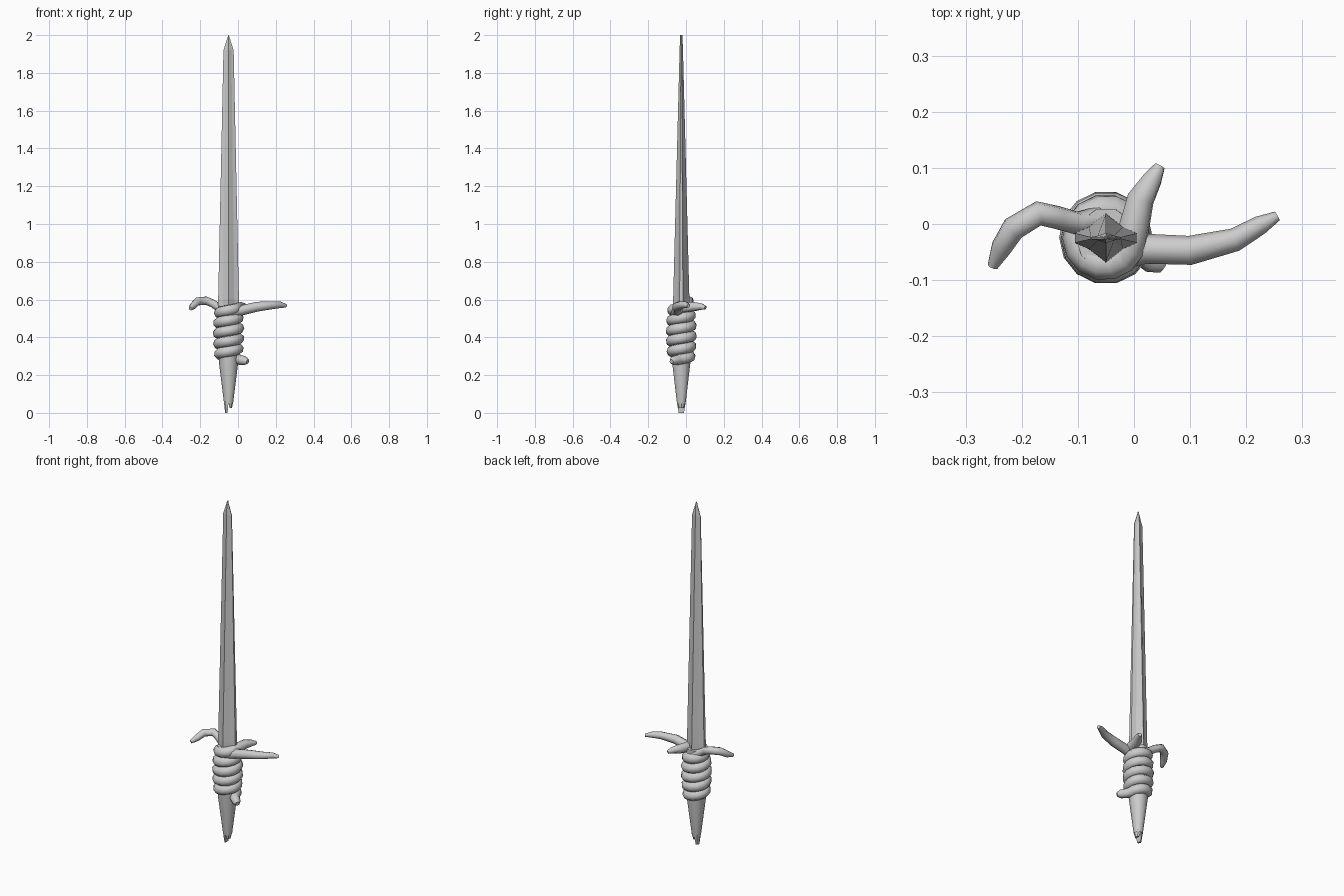
import bpy, bmesh, math

if "Cube" in bpy.data.objects:
    bpy.data.objects.remove(bpy.data.objects["Cube"])

CX, CY = -0.05, -0.025  # axis of blade and grip


def loft(name, rings):
    """Skin a list of equal-length rings and cap both ends."""
    bm = bmesh.new()
    vs = [[bm.verts.new(p) for p in r] for r in rings]
    n = len(vs[0])
    for a, b in zip(vs, vs[1:]):
        for i in range(n):
            bm.faces.new((a[i], a[(i + 1) % n], b[(i + 1) % n], b[i]))
    bm.faces.new(vs[0][::-1])
    bm.faces.new(vs[-1])
    bmesh.ops.recalc_face_normals(bm, faces=bm.faces)
    me = bpy.data.meshes.new(name)
    bm.to_mesh(me)
    bm.free()
    ob = bpy.data.objects.new(name, me)
    bpy.context.collection.objects.link(ob)
    return ob


def smooth(ob, angle):
    bpy.ops.object.select_all(action='DESELECT')
    ob.select_set(True)
    bpy.context.view_layer.objects.active = ob
    if ob.type == 'CURVE':
        bpy.ops.object.convert(target='MESH')
    bpy.ops.object.shade_smooth_by_angle(angle=math.radians(angle))


def tube(name, pts):
    """Tapered tube through (x, y, z, radius) points."""
    cu = bpy.data.curves.new(name, 'CURVE')
    cu.dimensions = '3D'
    cu.bevel_depth = 1.0
    cu.bevel_resolution = 2
    cu.use_fill_caps = True
    sp = cu.splines.new('POLY')
    sp.points.add(len(pts) - 1)
    for p, (x, y, z, r) in zip(sp.points, pts):
        p.co = (x, y, z, 1)
        p.radius = r
    ob = bpy.data.objects.new(name, cu)
    bpy.context.collection.objects.link(ob)
    smooth(ob, 50)


# Blade: ridged section, tapering to a short point
quarter = [(1, 0.2), (0.55, 0.45), (0, 1)]
section = (quarter + [(-x, y) for x, y in quarter[1::-1]]
           + [(-x, -y) for x, y in quarter] + [(x, -y) for x, y in quarter[1::-1]])
blade = [(0.50, 0.056, 0.045), (0.60, 0.055, 0.043),
         (1.92, 0.027, 0.009), (2.0, 0.001, 0.006)]
loft("blade", [[(CX + w * x, CY + t * y, z) for x, y in section] for z, w, t in blade])

# Grip: tapered wooden stake
N = 10


def circle(rad, z):
    return [(CX + rad * math.cos(i * math.tau / N),
             CY + rad * math.sin(i * math.tau / N), z) for i in range(N)]


grip = loft("grip", [circle(r, z) for r, z in
                     [(0.024, 0.05), (0.050, 0.26), (0.056, 0.42), (0.054, 0.565)]])
smooth(grip, 40)

# Split end of the stake: two uneven prongs
for name, side, z0 in (("long_prong", -1, 0.0), ("short_prong", 1, 0.025)):
    rings = []
    for z, inner, outer, t in ((z0, 0.005, 0.018, 0.014), (0.06, 0.0, 0.025, 0.024)):
        shape = [(inner, -t), (outer * 0.7, -t * 0.75), (outer, 0),
                 (outer * 0.7, t * 0.75), (inner, t)]
        rings.append([(CX + side * x, CY + y, z) for x, y in shape])
    loft(name, rings)

# Wound root: tail, coils around the grip, then a free tip at the back
coil = [(0.052, -0.077, 0.272, 0.012), (0.036, -0.066, 0.276, 0.024),
        (0.012, -0.045, 0.28, 0.026)]
TURNS, STEPS = 5, 14
for i in range(TURNS * STEPS + 1):
    f = i / (TURNS * STEPS)
    a = math.tau * i / STEPS
    rad = 0.046 + 0.009 * math.sin(math.pi * f)
    coil.append((CX + rad * math.cos(a), CY + rad * math.sin(a),
                 0.285 + 0.272 * f, 0.029))
coil += [(0.012, 0.045, 0.563, 0.025), (0.033, 0.08, 0.563, 0.018),
         (0.046, 0.103, 0.558, 0.010)]
tube("coiled_root", coil)

# Side tendrils forming the guard
tube("right_tendril", [(-0.04, -0.06, 0.53, 0.026), (0.02, -0.044, 0.543, 0.027),
                       (0.10, -0.047, 0.562, 0.026), (0.18, -0.028, 0.57, 0.021),
                       (0.225, -0.002, 0.572, 0.017), (0.255, 0.014, 0.567, 0.009)])
tube("left_tendril", [(-0.06, 0.01, 0.54, 0.022), (-0.10, 0.001, 0.556, 0.021),
                      (-0.135, 0.011, 0.58, 0.021), (-0.17, 0.019, 0.594, 0.022),
                      (-0.215, -0.008, 0.59, 0.022), (-0.237, -0.043, 0.567, 0.019),
                      (-0.252, -0.075, 0.552, 0.010)])
